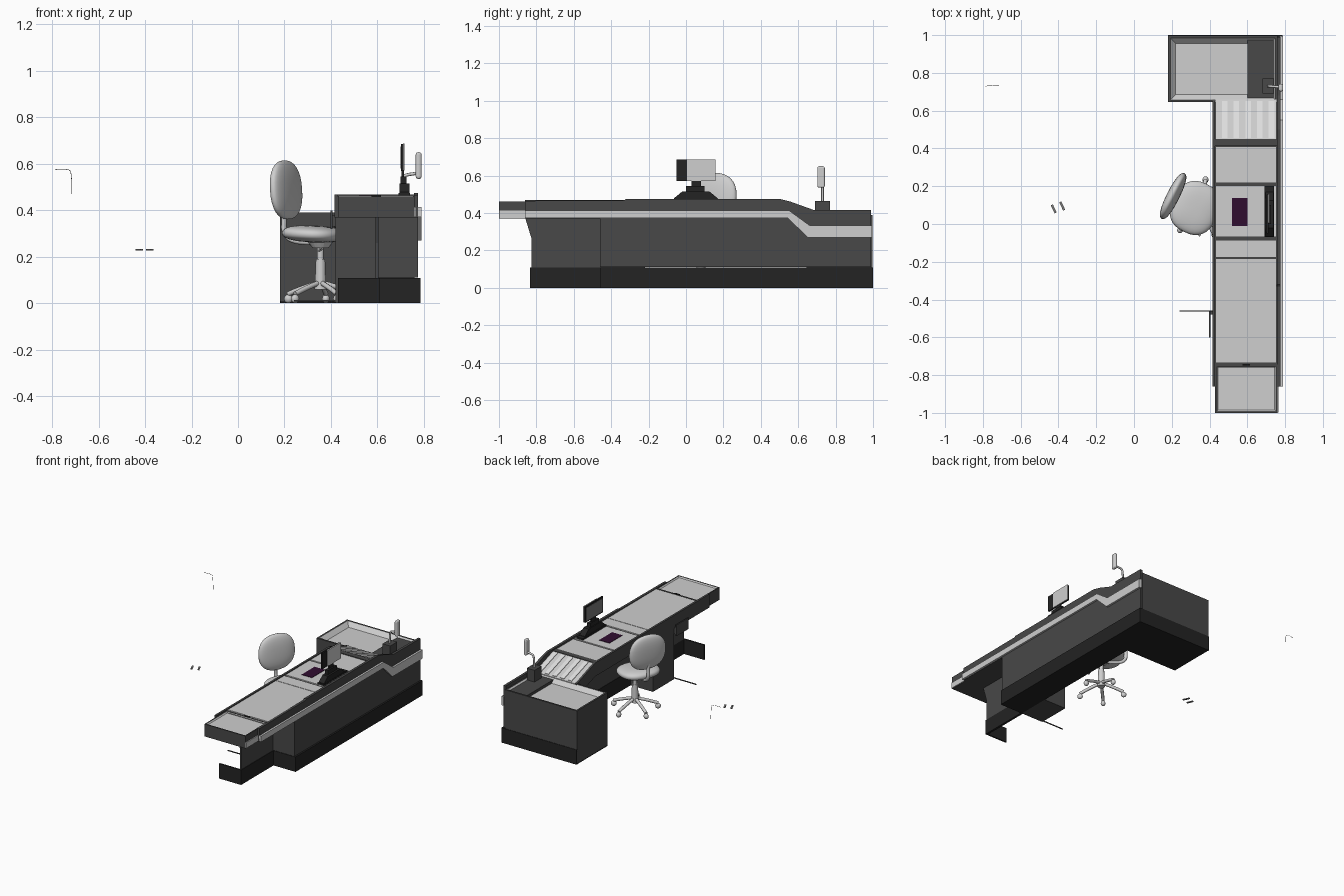
import bpy, bmesh, math
from mathutils import Vector

if "Cube" in bpy.data.objects:
    bpy.data.objects.remove(bpy.data.objects["Cube"])

def mat(name, r, g=None, b=None):
    m = bpy.data.materials.new(name)
    m.diffuse_color = (r, r if g is None else g, r if b is None else b, 1)
    m.use_nodes = True
    m.node_tree.nodes["Principled BSDF"].inputs["Base Color"].default_value = m.diffuse_color
    return m

DARK = mat("charcoal", 0.065)
BLACK = mat("black", 0.017)
LIGHT = mat("light_gray", 0.62)
PALE = mat("pale_gray", 0.75)
MID = mat("mid_gray", 0.2)
PURPLE = mat("dark_purple", 0.03, 0.004, 0.03)

def finish(name, bm, *mats, smooth=False):
    bmesh.ops.recalc_face_normals(bm, faces=bm.faces)
    me = bpy.data.meshes.new(name)
    bm.to_mesh(me)
    bm.free()
    for m in mats:
        me.materials.append(m)
    if smooth:
        for p in me.polygons:
            p.use_smooth = True
    ob = bpy.data.objects.new(name, me)
    bpy.context.collection.objects.link(ob)
    return ob

def box_bm(x0, x1, y0, y1, z0, z1):
    bm = bmesh.new()
    bmesh.ops.create_cube(bm, size=1)
    for v in bm.verts:
        v.co = (x1 if v.co.x > 0 else x0, y1 if v.co.y > 0 else y0, z1 if v.co.z > 0 else z0)
    return bm

def box(name, x0, x1, y0, y1, z0, z1, m):
    return finish(name, box_bm(x0, x1, y0, y1, z0, z1), m)

def profile(name, pts, x0, x1, m):
    """Extrude a (y, z) outline along x."""
    bm = bmesh.new()
    f = bm.faces.new([bm.verts.new((x0, y, z)) for y, z in pts])
    ext = bmesh.ops.extrude_face_region(bm, geom=[f])
    for v in ext["geom"]:
        if isinstance(v, bmesh.types.BMVert):
            v.co.x = x1
    return finish(name, bm, m)

def tray(name, dims, rim, slope, depth):
    """Dark box with a light sunken top."""
    bm = box_bm(*dims)
    bm.normal_update()
    top = max(bm.faces, key=lambda f: f.calc_center_median().z)
    bmesh.ops.inset_region(bm, faces=[top], thickness=rim)
    walls = bmesh.ops.inset_region(bm, faces=[top], thickness=slope)["faces"]
    for v in top.verts:
        v.co.z -= depth
    for f in walls + [top]:
        f.material_index = 1
    return finish(name, bm, DARK, LIGHT)

def pad(name, loc, size, rot, power, m):
    """Soft cushion: ellipsoid squared off by a power."""
    bm = bmesh.new()
    bmesh.ops.create_uvsphere(bm, u_segments=32, v_segments=16, radius=1)
    for v in bm.verts:
        v.co = [math.copysign(abs(c) ** power, c) * s for c, s in zip(v.co, size)]
    ob = finish(name, bm, m, smooth=True)
    ob.location, ob.rotation_euler = loc, rot
    return ob

def tube(name, pts, r, m, smooth_path=True):
    cu = bpy.data.curves.new(name, 'CURVE')
    cu.dimensions, cu.bevel_depth, cu.bevel_resolution, cu.use_fill_caps = '3D', r, 2, True
    sp = cu.splines.new('NURBS' if smooth_path else 'POLY')
    sp.points.add(len(pts) - 1)
    for p, c in zip(sp.points, pts):
        p.co = (*c, 1)
    if smooth_path:
        sp.use_endpoint_u, sp.order_u = True, 3
    cu.materials.append(m)
    ob = bpy.data.objects.new(name, cu)
    bpy.context.collection.objects.link(ob)
    return ob

def cone(name, loc, r1, r2, h, m):
    bm = bmesh.new()
    bmesh.ops.create_cone(bm, cap_ends=True, segments=20, radius1=r1, radius2=r2, depth=h)
    ob = finish(name, bm, m)
    ob.location = loc
    return ob

# Counter body: customer-side wall, plinths, recessed end panel and cabinet
box("main_body", 0.6, 0.76, -0.46, 0.99, 0.11, 0.38, DARK)
profile("customer_panel", [(-0.86, 0.37), (-0.86, 0.465), (-0.33, 0.468), (-0.32, 0.475), (0.5, 0.475),
        (0.56, 0.46), (0.68, 0.417), (0.99, 0.415), (0.99, 0.11), (-0.46, 0.11), (-0.46, 0.37)], 0.757, 0.775, DARK)
box("main_plinth", 0.6, 0.785, -0.46, 1.0, 0, 0.108, BLACK)
profile("end_panel", [(-0.46, 0.108), (-0.825, 0.108), (-0.825, 0.26), (-0.86, 0.375), (-0.46, 0.375)], 0.592, 0.604, DARK)
box("end_plinth_side", 0.592, 0.608, -0.83, -0.46, 0, 0.108, BLACK)
box("end_plinth_front", 0.43, 0.608, -0.833, -0.822, 0, 0.108, BLACK)
box("cabinet", 0.42, 0.6, -0.46, -0.22, 0.0, 0.38, DARK)
box("cabinet_drawer", 0.398, 0.406, -0.6, -0.46, 0.32, 0.4, DARK)
box("drawer_bracket", 0.405, 0.42, -0.48, -0.46, 0.33, 0.38, DARK)
box("floor_strip", 0.24, 0.42, -0.463, -0.457, 0.008, 0.014, DARK)

# Deck, inner edge and light trim band
profile("deck", [(-0.76, 0.37), (-0.76, 0.455), (0.45, 0.455), (0.66, 0.385), (0.66, 0.31), (0.45, 0.37)], 0.428, 0.76, DARK)
profile("inner_edge", [(-0.86, 0.37), (-0.86, 0.468), (0.45, 0.468), (0.66, 0.395), (0.66, 0.3), (0.45, 0.37)], 0.415, 0.43, DARK)
profile("trim_band", [(-0.86, 0.372), (-0.86, 0.414), (0.55, 0.414), (0.66, 0.334), (0.995, 0.334),
        (0.995, 0.27), (0.65, 0.27), (0.545, 0.372)], 0.77, 0.789, LIGHT)
box("tray_trim", 0.755, 0.766, -0.998, -0.86, 0.372, 0.414, LIGHT)
tray("loading_tray", (0.43, 0.76, -1.0, -0.745, 0.37, 0.46), 0.012, 0.01, 0.008)

# Belt, scanner and sorting plates
for name, y0, y1 in (("belt", -0.735, -0.182), ("belt_end", -0.178, -0.085),
                     ("scanner_plate", -0.07, 0.205), ("sorting_plate", 0.218, 0.41)):
    box(name, 0.432, 0.755, y0, y1, 0.452, 0.463, LIGHT)
box("scanner_glass", 0.52, 0.602, -0.01, 0.138, 0.46, 0.466, PURPLE)
box("belt_sensor", 0.575, 0.615, -0.752, -0.74, 0.45, 0.466, BLACK)
profile("bag_ramp", [(0.45, 0.45), (0.45, 0.463), (0.66, 0.393), (0.66, 0.38)], 0.432, 0.755, LIGHT)
for i in range(5):
    x = 0.465 + i * 0.062
    profile(f"ramp_ridge_{i}", [(0.455, 0.455), (0.455, 0.465), (0.65, 0.4), (0.65, 0.39)], x, x + 0.03, PALE)
box("deck_bar", 0.43, 0.757, 0.412, 0.45, 0.44, 0.467, DARK)

# Bagging end
tray("bagging_box", (0.18, 0.76, 0.645, 0.997, 0.01, 0.39), 0.018, 0.04, 0.03)
box("bagging_floor", 0.182, 0.76, 0.645, 0.998, 0, 0.01, BLACK)
box("bagging_plinth", 0.18, 0.78, 0.985, 1.0, 0, 0.108, BLACK)

# Till display
profile("display_base", [(-0.065, 0.46), (-0.065, 0.478), (-0.02, 0.515), (0.125, 0.515), (0.17, 0.478), (0.17, 0.46)], 0.695, 0.738, BLACK)
box("display_foot", 0.69, 0.74, -0.07, 0.2, 0.455, 0.475, BLACK)
box("display_neck", 0.7, 0.725, 0.0, 0.1, 0.51, 0.545, BLACK)
box("display_stem", 0.704, 0.714, 0.03, 0.08, 0.54, 0.59, BLACK)
box("display_case", 0.702, 0.713, -0.05, 0.155, 0.57, 0.685, BLACK)
box("display_screen", 0.699, 0.703, -0.04, 0.145, 0.58, 0.675, MID)
box("display_rear_cover", 0.711, 0.717, 0.005, 0.158, 0.572, 0.687, LIGHT)

# Payment terminal on a bent arm
box("terminal_base", 0.68, 0.742, 0.69, 0.77, 0.36, 0.465, DARK)
tube("terminal_arm", [(0.71, 0.73, 0.46), (0.71, 0.73, 0.5), (0.715, 0.73, 0.55), (0.74, 0.728, 0.555), (0.775, 0.725, 0.56)], 0.007, LIGHT)
head = box("terminal_head", 0.765, 0.79, 0.702, 0.742, 0.535, 0.65, LIGHT)
bev = head.modifiers.new("round", 'BEVEL')
bev.width, bev.segments = 0.01, 3

# Office chair, turned toward the counter
turn = math.radians(-26.6)
cx, cy = 0.355, 0.08
pad("chair_back", (0.207, 0.148, 0.488), (0.032, 0.135, 0.127), (0, math.radians(-4), turn), 0.85, LIGHT)
pad("chair_seat", (0.325, 0.085, 0.298), (0.125, 0.14, 0.036), (0, math.radians(3), turn), 0.8, LIGHT)
tube("chair_back_bar", [(0.32, 0.09, 0.262), (0.24, 0.13, 0.262), (0.195, 0.152, 0.3), (0.2, 0.15, 0.37), (0.195, 0.15, 0.44)], 0.012, LIGHT)
cone("seat_mechanism", (cx, cy, 0.255), 0.035, 0.06, 0.035, LIGHT)
cone("chair_piston", (cx, cy, 0.2), 0.014, 0.014, 0.12, LIGHT)
cone("chair_column", (cx, cy, 0.125), 0.025, 0.02, 0.13, LIGHT)
tube("chair_lever", [(cx, cy, 0.235), (cx + 0.01, cy - 0.08, 0.23), (cx - 0.01, cy - 0.145, 0.225)], 0.005, LIGHT)
for i in range(5):
    a = turn + math.pi + i * math.tau / 5
    d = Vector((math.cos(a), math.sin(a), 0))
    c = Vector((cx, cy, 0))
    tube(f"chair_leg_{i}", [c + Vector((0, 0, 0.09)), c + d * 0.08 + Vector((0, 0, 0.07)),
                            c + d * 0.155 + Vector((0, 0, 0.04))], 0.011, LIGHT)
    pad(f"caster_{i}", c + d * 0.155 + Vector((0, 0, 0.019)), (0.019, 0.016, 0.019), (0, 0, a), 1, LIGHT)

# Loose slivers away from the counter
tube("loose_wire", [(-0.787, 0.73, 0.575), (-0.73, 0.735, 0.58), (-0.715, 0.735, 0.56), (-0.715, 0.735, 0.47)], 0.0012, MID)
for i, (x, y) in enumerate(((-0.425, 0.08), (-0.38, 0.095))):
    s = box(f"loose_sliver_{i}", -0.006, 0.006, -0.024, 0.024, -0.003, 0.003, MID)
    s.location, s.rotation_euler = (x, y, 0.23), (0, 0, math.radians(25))
